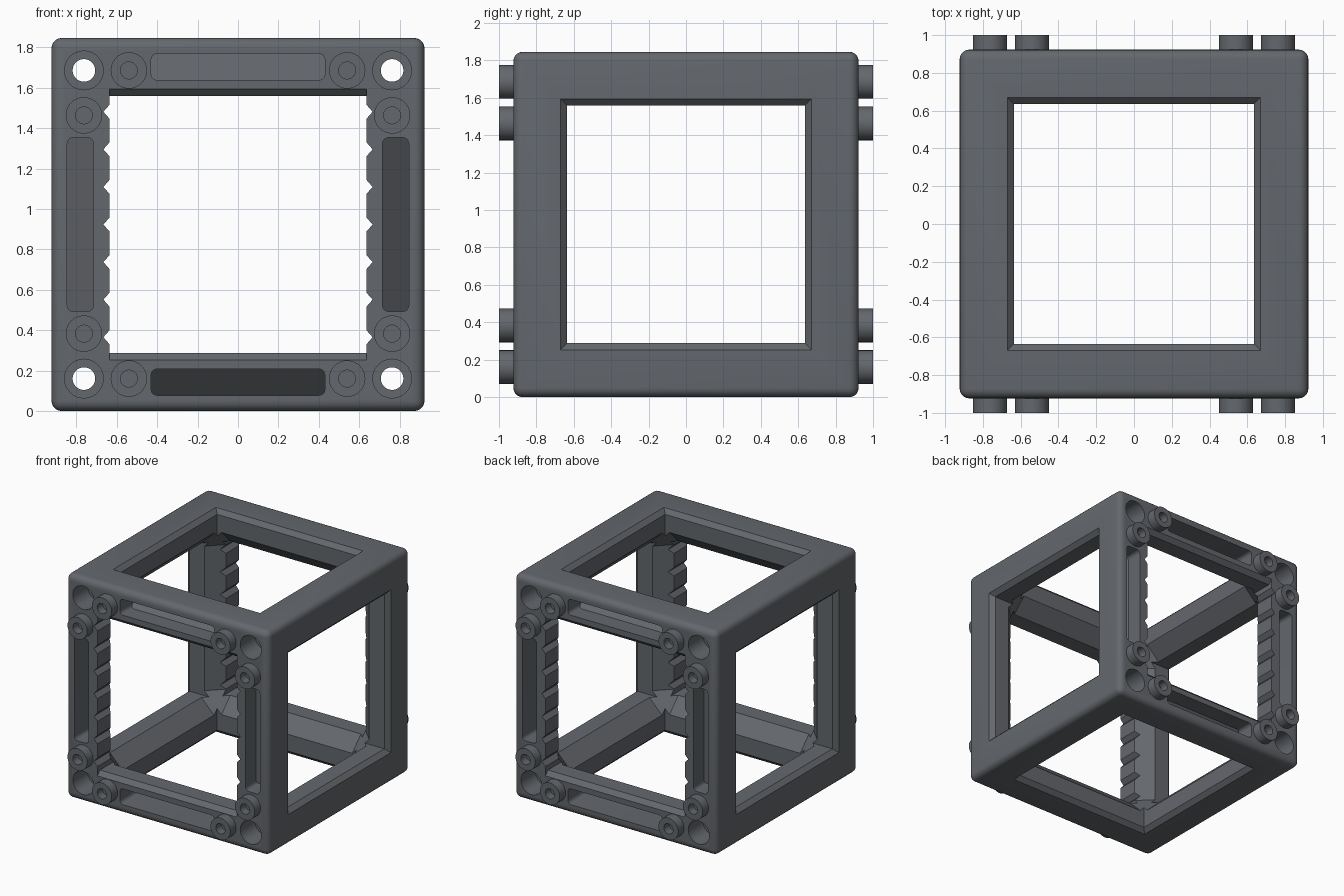
import bpy, bmesh
from math import pi, cos, sin
from itertools import product
from mathutils import Vector, Matrix

if "Cube" in bpy.data.objects:
    bpy.data.objects.remove(bpy.data.objects["Cube"])

H = 0.923      # half size of the cube
W = 0.635      # half size of the windows
C = 0.7625     # bar centre line
ZC = 0.923     # height of the cube centre

# Dark plastic
mat = bpy.data.materials.new("dark_plastic")
mat.diffuse_color = (0.127, 0.137, 0.152, 1)
mat.use_nodes = True
mat.node_tree.nodes["Principled BSDF"].inputs["Base Color"].default_value = mat.diffuse_color


def to_object(bm, name):
    bmesh.ops.recalc_face_normals(bm, faces=bm.faces)
    me = bpy.data.meshes.new(name)
    bm.to_mesh(me)
    bm.free()
    me.materials.append(mat)
    ob = bpy.data.objects.new(name, me)
    bpy.context.collection.objects.link(ob)
    return ob


def loft(bm, loops):
    """Closed solid through matching loops of points."""
    rings = [[bm.verts.new(p) for p in lp] for lp in loops]
    n = len(rings[0])
    for a, b in zip(rings, rings[1:]):
        for i in range(n):
            j = (i + 1) % n
            bm.faces.new((a[i], a[j], b[j], b[i]))
    bm.faces.new(rings[0])
    bm.faces.new(rings[-1])


def cut(target, bm):
    """Subtract a bmesh from the target and discard the cutter."""
    cutter = to_object(bm, "cutter")
    cutter.hide_render = True
    mod = target.modifiers.new("cut", 'BOOLEAN')
    mod.object, mod.operation, mod.solver = cutter, 'DIFFERENCE', 'EXACT'
    bpy.context.view_layer.objects.active = target
    bpy.ops.object.modifier_apply(modifier=mod.name)
    bpy.data.objects.remove(cutter)


def cylinder(bm, x, z, y0, y1, r, seg=32):
    loft(bm, [[(x + r * cos(2 * pi * i / seg), y, z + r * sin(2 * pi * i / seg))
               for i in range(seg)] for y in (y0, y1)])


# Rounded outer block
bm = bmesh.new()
bmesh.ops.create_cube(bm, size=2 * H)
bmesh.ops.bevel(bm, geom=bm.edges[:], offset=0.05, segments=5, profile=0.5, affect='EDGES')
frame = to_object(bm, "cube_frame")

# Inner cavity: leaves diagonal bar backs and corner gussets
bm = bmesh.new()
bmesh.ops.create_cube(bm, size=1.6)
for count, limit in ((2, 1.385), (3, 1.98)):
    for s in product((-1, 0, 1), repeat=3):
        if sum(map(abs, s)) != count:
            continue
        n = Vector(s)
        res = bmesh.ops.bisect_plane(bm, geom=bm.verts[:] + bm.edges[:] + bm.faces[:],
                                     plane_co=n * limit / count, plane_no=n, clear_outer=True)
        edges = [e for e in res['geom_cut'] if isinstance(e, bmesh.types.BMEdge)]
        if edges:
            bmesh.ops.edgeloop_fill(bm, edges=edges)
cut(frame, bm)

# Square windows with chamfered rims, one prism per axis
# (the front and back windows keep straight sides where the notches run)
for axis in range(3):
    bm = bmesh.new()
    loops = []
    for t, h in ((-0.943, 0.69), (-0.888, W), (0.888, W), (0.943, 0.69)):
        loop = []
        for a, b in ((-1, -1), (1, -1), (1, 1), (-1, 1)):
            p = [a * (W if axis == 1 else h), b * h]
            p.insert(axis, t)
            loop.append(p)
        loops.append(loop)
    loft(bm, loops)
    cut(frame, bm)

# Triangular notches along the upright bars
bm = bmesh.new()
for s in (-1, 1):
    for k in range(-3, 4):
        z = k * 0.186
        loft(bm, [[(s * 0.62, y, z - 0.0525), (s * 0.666, y, z), (s * 0.62, y, z + 0.0525)]
                  for y in (-1, 1)])
cut(frame, bm)

# Rounded slots with sloping floors on front and back
bm = bmesh.new()
outline = []
for cx, cz, a0 in ((0.40, 0.815, 0), (-0.40, 0.815, 90), (-0.40, 0.745, 180), (0.40, 0.745, 270)):
    for i in range(6):
        a = (a0 + 18 * i) * pi / 180
        outline.append((cx + 0.03 * cos(a), cz + 0.03 * sin(a)))
for back in (0, 1):
    for q in range(4):
        m = Matrix.Rotation(back * pi, 4, 'Z') @ Matrix.Rotation(q * pi / 2, 4, 'Y')
        loft(bm, [[m @ Vector((x, -1, z)) for x, z in outline],
                  [m @ Vector((x, z - 1.5, z)) for x, z in outline]])
cut(frame, bm)

# Corner through holes and their deep counterbores
bm = bmesh.new()
for sx, sz in product((-1, 1), repeat=2):
    cylinder(bm, sx * C, sz * C, -1, 1, 0.056)
cut(frame, bm)
bm = bmesh.new()
for sx, sz, sy in product((-1, 1), repeat=3):
    cylinder(bm, sx * C, sz * C, sy, sy * (H - 0.19), 0.096)
cut(frame, bm)

frame.location.z = ZC
parts = [frame]

# Stud pegs with blind holes, front and back
for side, sy in (("front", -1), ("back", 1)):
    bm = bmesh.new()
    for sx, sz in product((-1, 1), repeat=2):
        for x, z in ((0.54, C), (C, 0.54)):
            loops = []
            for r, y in ((0.09, 0.90), (0.09, 1.0), (0.042, 1.0), (0.042, 0.93)):
                loops.append([(sx * x + r * cos(pi * i / 16), sy * y, sz * z + r * sin(pi * i / 16))
                              for i in range(32)])
            loft(bm, loops)
    pegs = to_object(bm, side + "_pegs")
    pegs.location.z = ZC
    parts.append(pegs)

# Smooth the curved parts, keep hard edges
bpy.ops.object.select_all(action='DESELECT')
for ob in parts:
    ob.select_set(True)
bpy.context.view_layer.objects.active = frame
bpy.ops.object.shade_smooth_by_angle(angle=pi / 6)
